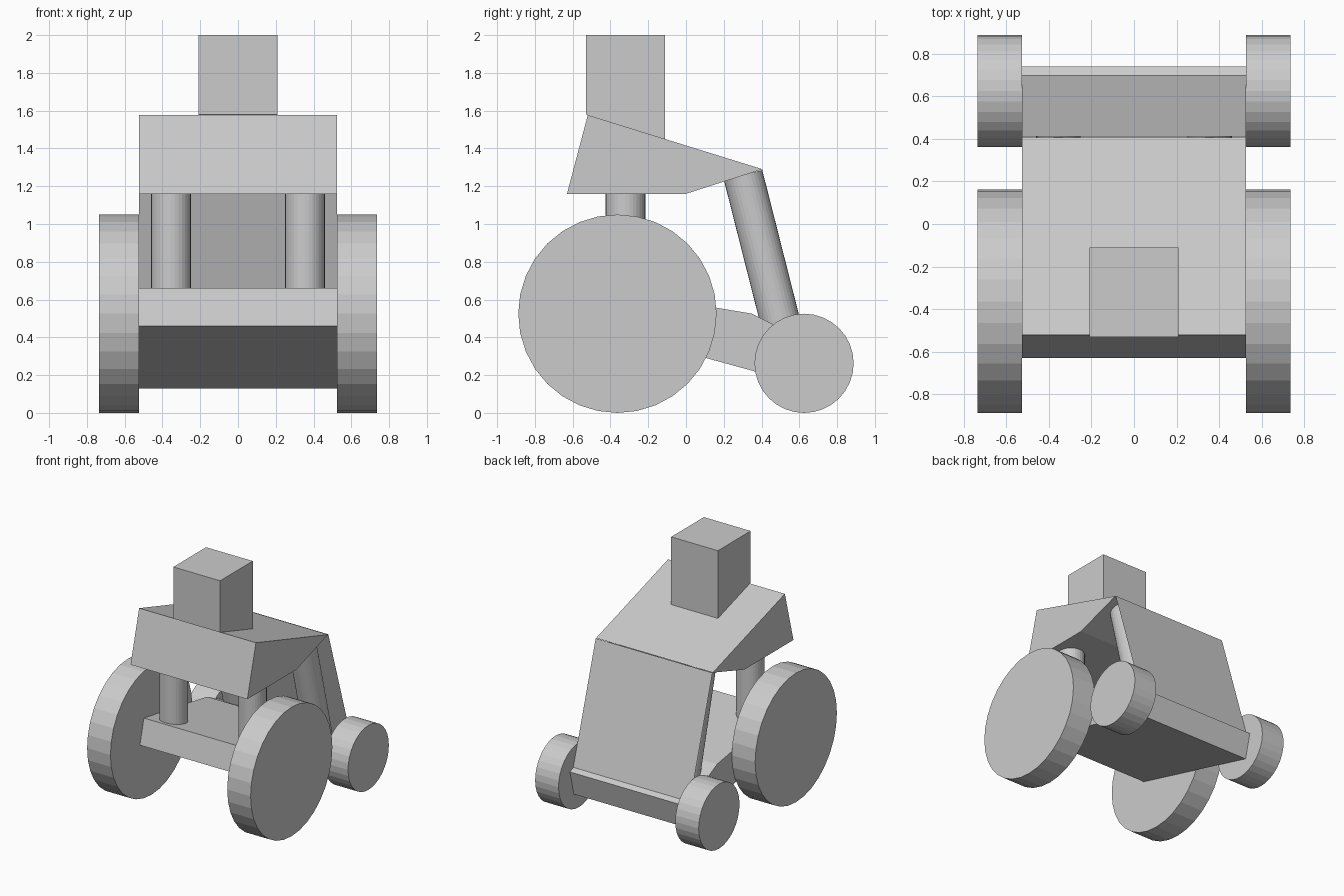
import bpy, bmesh
from mathutils import Vector

if "Cube" in bpy.data.objects:
    bpy.data.objects.remove(bpy.data.objects["Cube"])


def finish(name, bm):
    bmesh.ops.recalc_face_normals(bm, faces=bm.faces)
    me = bpy.data.meshes.new(name)
    bm.to_mesh(me)
    bm.free()
    ob = bpy.data.objects.new(name, me)
    bpy.context.collection.objects.link(ob)
    return ob


def prism(name, profile, half):
    """Side profile of (y, z) points, extruded from -half to half in x."""
    bm = bmesh.new()
    face = bm.faces.new([bm.verts.new((-half, y, z)) for y, z in profile])
    ext = bmesh.ops.extrude_face_region(bm, geom=[face], use_keep_orig=True)
    moved = [g for g in ext["geom"] if isinstance(g, bmesh.types.BMVert)]
    bmesh.ops.translate(bm, verts=moved, vec=(2 * half, 0, 0))
    return finish(name, bm)


def cylinder(name, start, end, radius):
    a, b = Vector(start), Vector(end)
    axis = b - a
    bm = bmesh.new()
    bmesh.ops.create_cone(bm, cap_ends=True, segments=32, radius1=radius,
                          radius2=radius, depth=axis.length)
    ob = finish(name, bm)
    ob.location = (a + b) / 2
    ob.rotation_mode = 'QUATERNION'
    ob.rotation_quaternion = axis.to_track_quat('Z', 'Y')
    return ob


W = 0.525  # half width of the body

# Tilted chassis, upper body and head block
prism("chassis", [(-0.51, 0.46), (-0.458, 0.66), (0.35, 0.525),
                  (0.74, 0.33), (0.69, 0.13)], W)
prism("upper_body", [(-0.63, 1.16), (-0.52, 1.577), (0.405, 1.29), (0.0, 1.16)], W)
prism("head", [(-0.53, 1.58), (-0.53, 2.0), (-0.11, 2.0), (-0.11, 1.44)], 0.21)

# Thin sheet closing the back
bm = bmesh.new()
bm.faces.new([bm.verts.new(p) for p in ((-W, 0.41, 1.29), (-W, 0.698, 0.35),
                                        (W, 0.698, 0.35), (W, 0.41, 1.29))])
finish("back_panel", bm)

# Columns and wheels on both sides
for side, s in (("left", -1), ("right", 1)):
    x = 0.355 * s
    cylinder(f"front_column_{side}", (x, -0.32, 0.58), (x, -0.32, 1.17), 0.105)
    cylinder(f"rear_column_{side}", (x, 0.525, 0.38), (x, 0.302, 1.26), 0.105)
    cylinder(f"front_wheel_{side}", (W * s, -0.363, 0.525), (0.735 * s, -0.363, 0.525), 0.525)
    cylinder(f"rear_wheel_{side}", (W * s, 0.625, 0.2625), (0.735 * s, 0.625, 0.2625), 0.2625)
